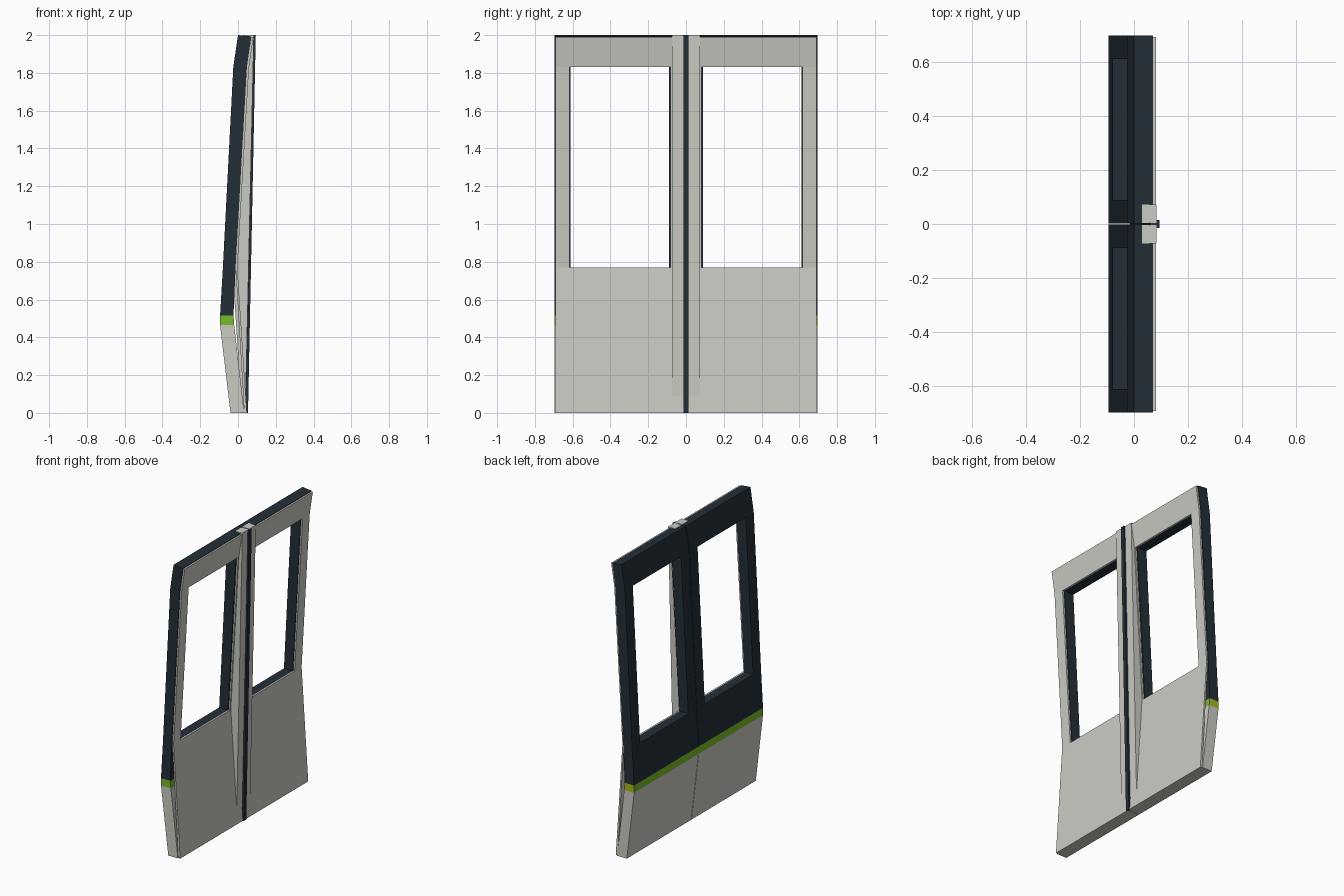
import bpy, bmesh

cube = bpy.data.objects.get("Cube")
if cube:
    bpy.data.objects.remove(cube)


def material(name, rgb):
    m = bpy.data.materials.new(name)
    m.use_nodes = True
    m.diffuse_color = (*rgb, 1)
    m.node_tree.nodes["Principled BSDF"].inputs["Base Color"].default_value = (*rgb, 1)
    return m


GREY = material("light_grey", (0.60, 0.60, 0.55))
DARK = material("dark_slate", (0.017, 0.028, 0.038))
GREEN = material("stripe_green", (0.18, 0.50, 0.022))
LIME = material("stripe_lime", (0.38, 0.47, 0.015))


def panel(name, profile, ys, materials, window_rows=(), pick=None):
    """Slab of cells: profile rows are (outer x, outer z, inner x, inner z)."""
    bm = bmesh.new()
    grid = {}
    for r, (xo, zo, xi, zi) in enumerate(profile):
        for c, y in enumerate(ys):
            grid[r, c, 0] = bm.verts.new((xo, y, zo))
            grid[r, c, 1] = bm.verts.new((xi, y, zi))
    rows, cols = len(profile) - 1, len(ys) - 1
    cells = {(r, c) for r in range(rows) for c in range(cols)
             if not (r in window_rows and c == 1)}

    def quad(row, *keys):
        f = bm.faces.new([grid[k] for k in keys])
        f.material_index = pick(row, f) if pick else 0

    for r, c in sorted(cells):
        for d in (0, 1):
            quad(r, (r, c, d), (r, c + 1, d), (r + 1, c + 1, d), (r + 1, c, d))
        # Rims, wherever the neighbouring cell is open
        for dr, dc, a, b in ((-1, 0, (r, c), (r, c + 1)),
                             (1, 0, (r + 1, c), (r + 1, c + 1)),
                             (0, -1, (r, c), (r + 1, c)),
                             (0, 1, (r, c + 1), (r + 1, c + 1))):
            if (r + dr, c + dc) not in cells:
                quad(r, (*a, 0), (*b, 0), (*b, 1), (*a, 1))
    bmesh.ops.recalc_face_normals(bm, faces=bm.faces)
    mesh = bpy.data.meshes.new(name)
    bm.to_mesh(mesh)
    bm.free()
    obj = bpy.data.objects.new(name, mesh)
    bpy.context.collection.objects.link(obj)
    for m in materials:
        mesh.materials.append(m)
    return obj


def body_colour(row, face):
    """Grey base, green stripe (lime on the far end), dark top."""
    if row == 1:
        return 3 if min(v.co.y for v in face.verts) > 0.69 else 2
    return 0 if row == 0 else 1


BODY = [(-0.04, 0, 0.033, 0), (-0.095, 0.465, -0.02, 0.465),
        (-0.095, 0.515, -0.024, 0.515), (-0.08, 0.77, -0.013, 0.77),
        (-0.025, 1.83, 0.047, 1.83), (0, 2.0, 0.07, 1.993)]
SKIN = [(0.033, 0, 0.047, 0), (-0.013, 0.77, -0.003, 0.77),
        (0.047, 1.83, 0.058, 1.83), (0.070, 1.99, 0.082, 1.99)]
POST = [(0.02, 0.005, 0.039, 0.005), (-0.03, 0.77, 0.056, 0.77),
        (0.03, 1.83, 0.080, 1.83), (0.03, 2.0, 0.084, 2.0)]

for side, label in ((-1, "front"), (1, "rear")):
    # Outer leaf with window opening
    panel(label + "_door_leaf", BODY, [side * y for y in (0.002, 0.089, 0.611, 0.697)],
          [GREY, DARK, GREEN, LIME], (3,), body_colour)
    # Thin inner lining
    panel(label + "_inner_lining", SKIN, [side * y for y in (0.003, 0.081, 0.616, 0.692)],
          [GREY], (1,))
    # Upright post filling the hollow beside the centre seam
    panel(label + "_centre_post", POST, [side * y for y in (0.004, 0.073)], [GREY])

# Rubber seal: thin web between the posts and a wider cap strip
panel("seal_web", [(0.03, 0.002, 0.046, 0.002), (-0.015, 0.77, 0.060, 0.77),
                   (0.05, 1.83, 0.082, 1.83), (0.06, 2.0, 0.086, 2.0)],
      (-0.004, 0.004), [DARK])
panel("seal_cap", [(0.040, 0, 0.053, 0), (0.083, 2.0, 0.094, 2.0)], (-0.014, 0.014), [DARK])
